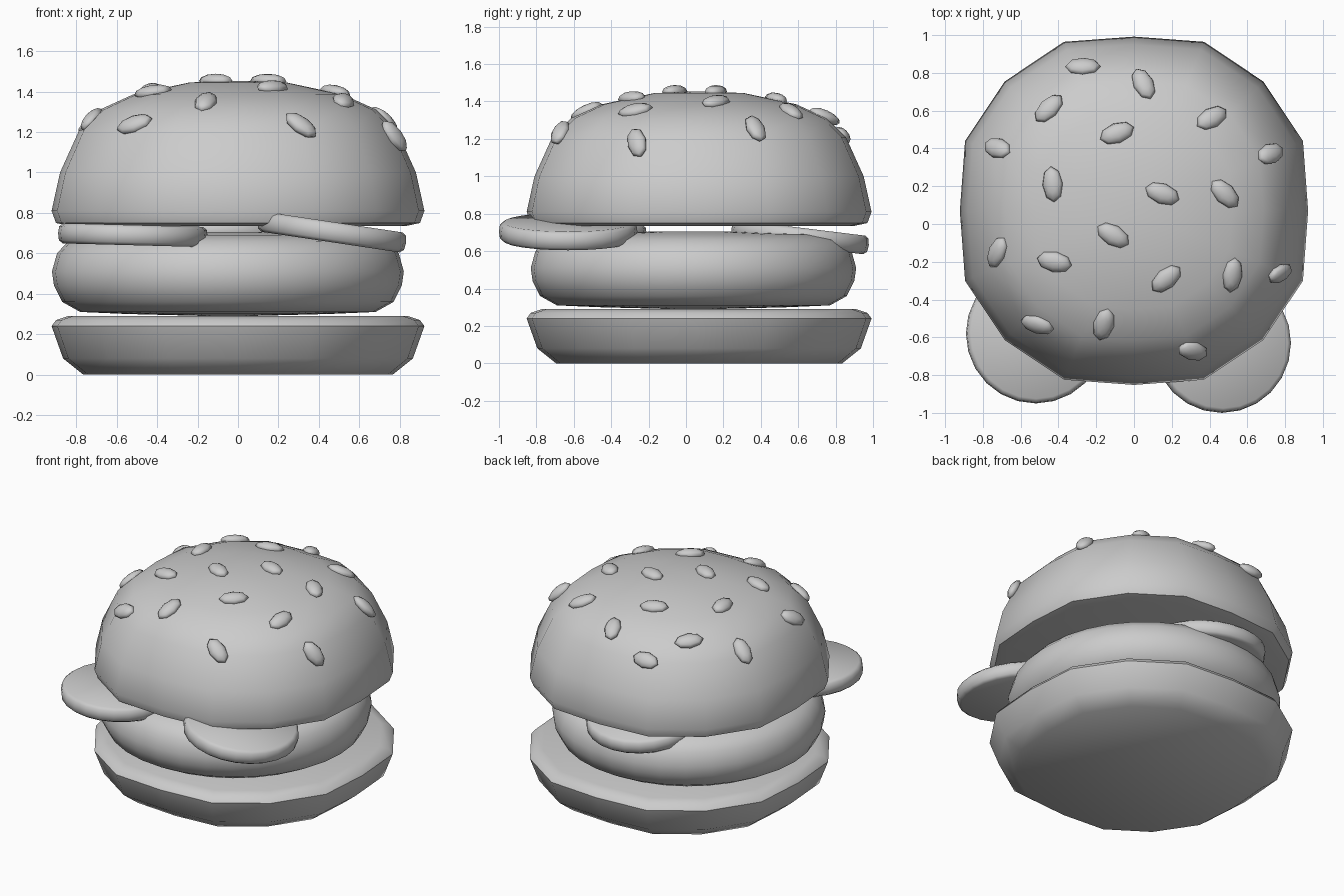
import bpy, bmesh
from math import cos, sin, pi, radians
from mathutils import Vector, Matrix
from mathutils.bvhtree import BVHTree

if "Cube" in bpy.data.objects:
    bpy.data.objects.remove(bpy.data.objects["Cube"])

grey = bpy.data.materials.new("plain grey")
grey.use_nodes = True
grey.diffuse_color = (0.6, 0.6, 0.6, 1)
grey.node_tree.nodes["Principled BSDF"].inputs["Base Color"].default_value = (0.6, 0.6, 0.6, 1)


def finish(name, bm, matrix=Matrix(), angle=50):
    """Turn a bmesh into a smooth shaded object."""
    mesh = bpy.data.meshes.new(name)
    bm.to_mesh(mesh)
    bm.free()
    mesh.materials.append(grey)
    ob = bpy.data.objects.new(name, mesh)
    bpy.context.collection.objects.link(ob)
    ob.matrix_world = matrix
    bpy.ops.object.select_all(action='DESELECT')
    ob.select_set(True)
    bpy.context.view_layer.objects.active = ob
    bpy.ops.object.shade_smooth_by_angle(angle=radians(angle))


def lathe(profile, sides, squarish=1.0):
    """Closed rings of (radius, z); squarish pushes out corners between the axes."""
    bm = bmesh.new()
    rings = []
    for r, z in profile:
        ring = []
        for i in range(sides):
            a = 2 * pi * i / sides
            k = r if i % (sides // 4) == 0 else r * squarish
            ring.append(bm.verts.new((k * cos(a), k * sin(a), z)))
        rings.append(ring)
    for low, high in zip(rings, rings[1:]):
        for i in range(sides):
            j = (i + 1) % sides
            bm.faces.new((low[i], low[j], high[j], high[i]))
    bm.faces.new(rings[0][::-1])
    bm.faces.new(rings[-1])
    return bm


# Buns: sixteen sided, slightly squared
bun_place = Matrix.Translation((0, 0.07, 0))
finish("bottom_bun", lathe([(0.765, 0), (0.865, 0.08), (0.922, 0.24), (0.90, 0.27),
                            (0.84, 0.29)], 16, 1.05), bun_place)
dome = lathe([(0.83, 0.735), (0.90, 0.75), (0.922, 0.81), (0.88, 1.0), (0.785, 1.21),
              (0.685, 1.31), (0.52, 1.385), (0.24, 1.445), (0.05, 1.453)], 16, 1.05)
dome.transform(bun_place)
dome.normal_update()
surface = BVHTree.FromBMesh(dome)
finish("top_bun", dome)

# Patty
finish("patty", lathe([(0.1, 0.29), (0.5, 0.30), (0.73, 0.31), (0.82, 0.36), (0.86, 0.44),
                       (0.87, 0.51), (0.845, 0.60), (0.79, 0.66), (0.68, 0.69), (0.2, 0.705)],
                      32), Matrix.Translation((-0.05, 0.04, 0)))

# Three tilted slices between patty and top bun
slices = {"front_right_slice": ((-0.52, -0.58, 0.69), 0, 1.5),
          "front_left_slice": ((0.465, -0.63, 0.705), 0, 8.5),
          "back_slice": ((-0.1, 0.61, 0.675), -7, 0)}
for name, (spot, tilt_x, tilt_y) in slices.items():
    bm = lathe([(0.345, -0.05), (0.365, -0.035), (0.37, 0), (0.365, 0.035), (0.345, 0.05)], 24)
    finish(name, bm, Matrix.Translation(spot) @ Matrix.Rotation(radians(tilt_x), 4, 'X')
           @ Matrix.Rotation(radians(tilt_y), 4, 'Y'))

# Sesame seeds: x, y and heading, laid on the dome surface
seeds = [(-.27, .83, 0), (.05, .74, -65), (-.45, .61, 45), (.41, .56, 30), (-.09, .48, 20),
         (-.72, .40, -20), (.72, .37, 25), (-.43, .21, -85), (.15, .16, -20), (.48, .16, -45),
         (-.11, -.06, -30), (-.72, -.15, 65), (-.42, -.2, -12), (.17, -.29, 40),
         (.52, -.27, 82), (.77, -.26, 20), (-.51, -.53, -15), (-.16, -.53, 75), (.31, -.67, -15)]
for number, (x, y, heading) in enumerate(seeds, 1):
    hit, normal, _, _ = surface.ray_cast(Vector((x, y, 3)), Vector((0, 0, -1)))
    a = radians(heading)
    along = Vector((cos(a), sin(a), 0))
    along.z = -along.dot(normal) / normal.z
    along.normalize()
    turn = Matrix((along, normal.cross(along), normal)).transposed().to_4x4()
    bm = bmesh.new()
    bmesh.ops.create_uvsphere(bm, u_segments=8, v_segments=6, radius=1)
    bmesh.ops.scale(bm, vec=(0.095, 0.055, 0.035), verts=bm.verts)
    finish(f"seed_{number}", bm, Matrix.Translation(hit + normal * 0.005) @ turn, 80)
